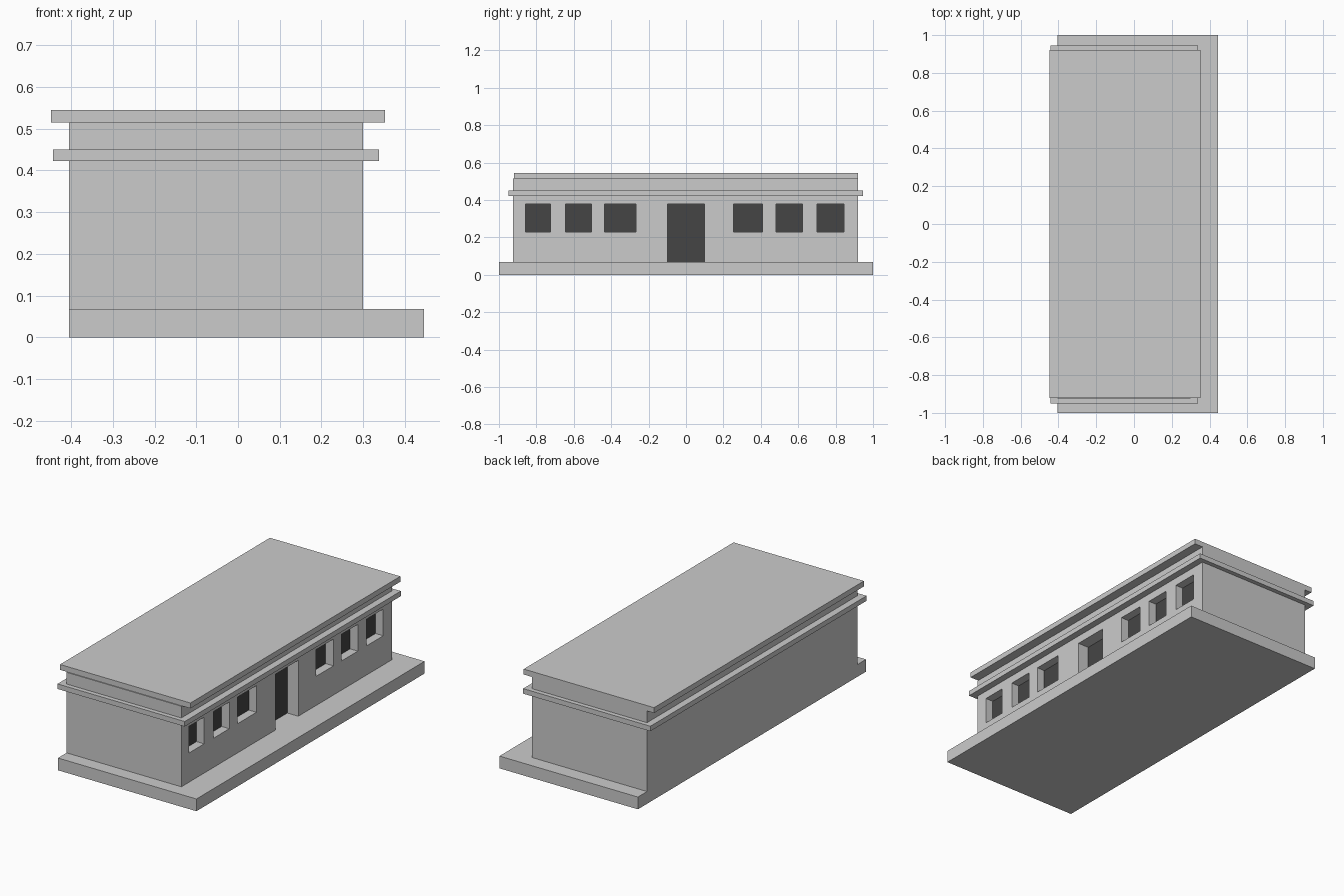
import bpy

if "Cube" in bpy.data.objects:
    bpy.data.objects.remove(bpy.data.objects["Cube"])

BASE_TOP, ROOF_BOTTOM = 0.068, 0.515
WALL_X = 0.30

glass = bpy.data.materials.new("dark_glass")
glass.diffuse_color = (0.06, 0.06, 0.06, 1)
glass.use_nodes = True
glass.node_tree.nodes["Principled BSDF"].inputs["Base Color"].default_value = glass.diffuse_color


def box(name, x, y, z, mat=None):
    """Axis-aligned box from (min, max) ranges."""
    bpy.ops.mesh.primitive_cube_add(size=1, location=[sum(r) / 2 for r in (x, y, z)])
    ob = bpy.context.object
    ob.name = name
    ob.scale = [r[1] - r[0] for r in (x, y, z)]
    bpy.ops.object.transform_apply(location=False, rotation=False, scale=True)
    if mat:
        ob.data.materials.append(mat)
    return ob


# Slabs and main walls
box("base_slab", (-0.405, 0.445), (-1, 1), (0, BASE_TOP))
walls = box("walls", (-0.405, WALL_X), (-0.925, 0.92), (BASE_TOP, ROOF_BOTTOM))
box("roof_slab", (-0.448, 0.352), (-0.92, 0.92), (ROOF_BOTTOM, 0.545))
box("ledge", (-0.443, 0.338), (-0.95, 0.945), (0.422, 0.45))


def opening(name, y, z_low, depth):
    """Recess in the right wall with a dark pane at its back."""
    back = WALL_X - depth
    cut_low = z_low - 0.02 if z_low <= BASE_TOP else z_low
    cutter = box(name + "_cutter", (back, WALL_X + 0.1), y, (cut_low, 0.378))
    cutter.hide_render = True
    cutter.hide_viewport = True
    mod = walls.modifiers.new(name, "BOOLEAN")
    mod.operation = "DIFFERENCE"
    mod.solver = "EXACT"
    mod.object = cutter
    box(name + "_pane", (back - 0.01, back + 0.003), y, (z_low, 0.378), glass)


# Door and windows
opening("door", (-0.098, 0.10), BASE_TOP, 0.07)
spans = [(-0.857, -0.725), (-0.645, -0.505), (-0.435, -0.267),
         (0.255, 0.408), (0.48, 0.622), (0.70, 0.845)]
for i, span in enumerate(spans, 1):
    opening(f"window_{i}", span, 0.23, 0.05)
